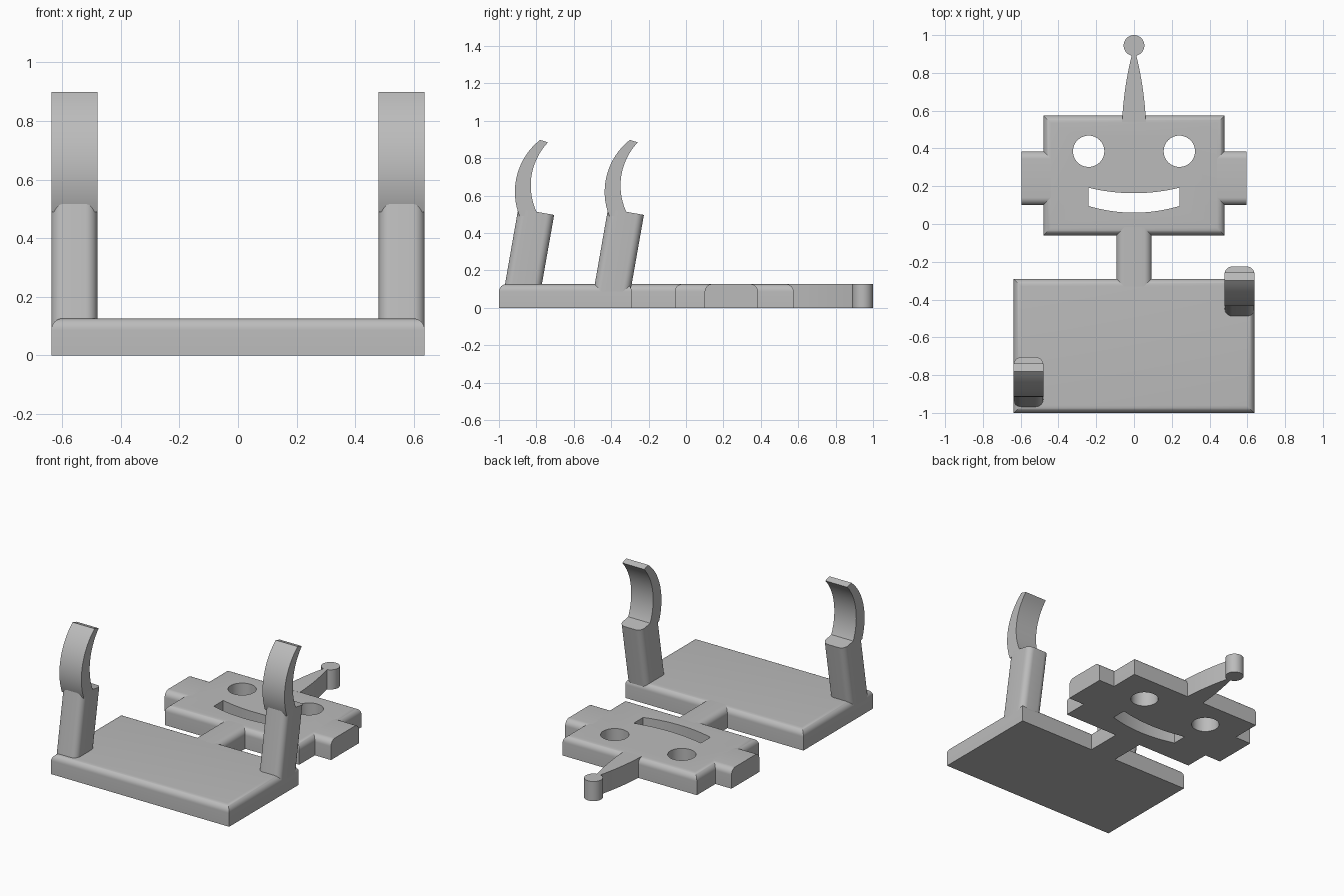
import bpy, bmesh, math
from mathutils import Vector

if "Cube" in bpy.data.objects:
    bpy.data.objects.remove(bpy.data.objects["Cube"], do_unlink=True)

grey = bpy.data.materials.new("plain grey")
grey.use_nodes = True
COLOUR = (0.5, 0.5, 0.5, 1)
grey.diffuse_color = COLOUR
grey.node_tree.nodes["Principled BSDF"].inputs["Base Color"].default_value = COLOUR

THICK = 0.127
ROUND = 0.04


def arc(p, q, r, n=16):
    """Points on the circle from p through q to r."""
    (ax, ay), (bx, by), (cx, cy) = p, q, r
    d = 2 * (ax * (by - cy) + bx * (cy - ay) + cx * (ay - by))
    a, b, c = ax * ax + ay * ay, bx * bx + by * by, cx * cx + cy * cy
    ox = (a * (by - cy) + b * (cy - ay) + c * (ay - by)) / d
    oy = (a * (cx - bx) + b * (ax - cx) + c * (bx - ax)) / d
    radius = math.hypot(ax - ox, ay - oy)
    start = math.atan2(ay - oy, ax - ox)
    sweep = (math.atan2(cy - oy, cx - ox) - start + math.pi) % math.tau - math.pi
    return [(ox + radius * math.cos(start + sweep * i / n),
             oy + radius * math.sin(start + sweep * i / n)) for i in range(n + 1)]


def disc(x, y, radius, n=48):
    return [(x + radius * math.cos(math.tau * i / n),
             y + radius * math.sin(math.tau * i / n)) for i in range(n)]


def rect(x0, x1, y0, y1):
    return [(x0, y0), (x1, y0), (x1, y1), (x0, y1)]


def prism(name, outline, lo, hi, sideways=False, rounded=None):
    """Extrude an outline along z, or along x when sideways; round chosen edges."""
    bm = bmesh.new()
    place = (lambda u, v, w: (w, u, v)) if sideways else (lambda u, v, w: (u, v, w))
    face = bm.faces.new([bm.verts.new(place(u, v, lo)) for u, v in outline])
    out = bmesh.ops.extrude_face_region(bm, geom=[face])
    verts = [g for g in out["geom"] if isinstance(g, bmesh.types.BMVert)]
    bmesh.ops.translate(bm, verts=verts, vec=Vector(place(0, 0, hi - lo)))
    if rounded:
        edges = [e for e in bm.edges if rounded(e)]
        bmesh.ops.bevel(bm, geom=edges, offset=ROUND, segments=8,
                        profile=0.5, affect='EDGES')
    bmesh.ops.recalc_face_normals(bm, faces=bm.faces[:])
    mesh = bpy.data.meshes.new(name)
    bm.to_mesh(mesh)
    bm.free()
    mesh.materials.append(grey)
    obj = bpy.data.objects.new(name, mesh)
    bpy.context.collection.objects.link(obj)
    return obj


def activate(obj):
    bpy.ops.object.select_all(action='DESELECT')
    obj.select_set(True)
    bpy.context.view_layer.objects.active = obj


def cut(obj, cutter):
    mod = obj.modifiers.new("cut", 'BOOLEAN')
    mod.operation, mod.solver, mod.object = 'DIFFERENCE', 'EXACT', cutter
    activate(obj)
    bpy.ops.object.modifier_apply(modifier=mod.name)
    bpy.data.objects.remove(cutter, do_unlink=True)


# Rules for which edges are rounded
def is_top(e):
    return all(v.co.z > THICK - 0.001 for v in e.verts)


def along(axis):
    def rule(e):
        d = e.verts[1].co - e.verts[0].co
        return is_top(e) and abs(d[axis]) > 0.9 * d.length
    return rule


def upright(e):
    d = e.verts[1].co - e.verts[0].co
    return abs(d.z) > 0.8 * d.length


parts = []

# Flat body, neck, head and ears
parts.append(prism("body_plate", rect(-0.637, 0.637, -1, -0.29), 0, THICK, rounded=is_top))
parts.append(prism("neck", rect(-0.093, 0.093, -0.335, -0.015), 0, THICK, rounded=along(1)))
head = prism("head_plate", rect(-0.48, 0.48, -0.06, 0.575), 0, THICK, rounded=is_top)
parts.append(head)
for side, s in (("right", -1), ("left", 1)):
    x0, x1 = sorted((s * 0.43, s * 0.595))
    parts.append(prism(side + "_ear", rect(x0, x1, 0.1, 0.385), 0, THICK, rounded=along(0)))

# Eye and mouth openings
for s in (-1, 1):
    cut(head, prism("eye_cutter", disc(s * 0.24, 0.385, 0.083), -0.1, 0.3))
smile = (arc((-0.24, 0.192), (0, 0.163), (0.24, 0.192))
         + arc((0.24, 0.095), (0, 0.06), (-0.24, 0.095)))
cut(head, prism("mouth_cutter", smile, -0.1, 0.3))

# Antenna with a round tip
stalk = (arc((0.063, 0.54), (0.046, 0.72), (0.01, 0.9))
         + arc((-0.01, 0.9), (-0.046, 0.72), (-0.063, 0.54)))
parts.append(prism("antenna_stalk", stalk, 0, THICK))
parts.append(prism("antenna_tip", disc(0, 0.945, 0.055), 0, THICK))

# Leaning arms, each ending in a curved hand
post = [(-0.981, 0.05), (-0.784, 0.05), (-0.705, 0.497), (-0.897, 0.531)]
hand = (arc((-0.78, 0.898), (-0.914, 0.647), (-0.89, 0.49))
        + arc((-0.79, 0.495), (-0.83, 0.647), (-0.738, 0.885)))
for side, x0, shift in (("right", -0.637, 0), ("left", 0.48, 0.48)):
    for label, outline, rule in (("_arm", post, upright), ("_hand", hand, None)):
        moved = [(y + shift, z) for y, z in outline]
        parts.append(prism(side + label, moved, x0, x0 + 0.157, True, rule))

for obj in parts:
    activate(obj)
    bpy.ops.object.shade_smooth_by_angle(angle=math.radians(30))
